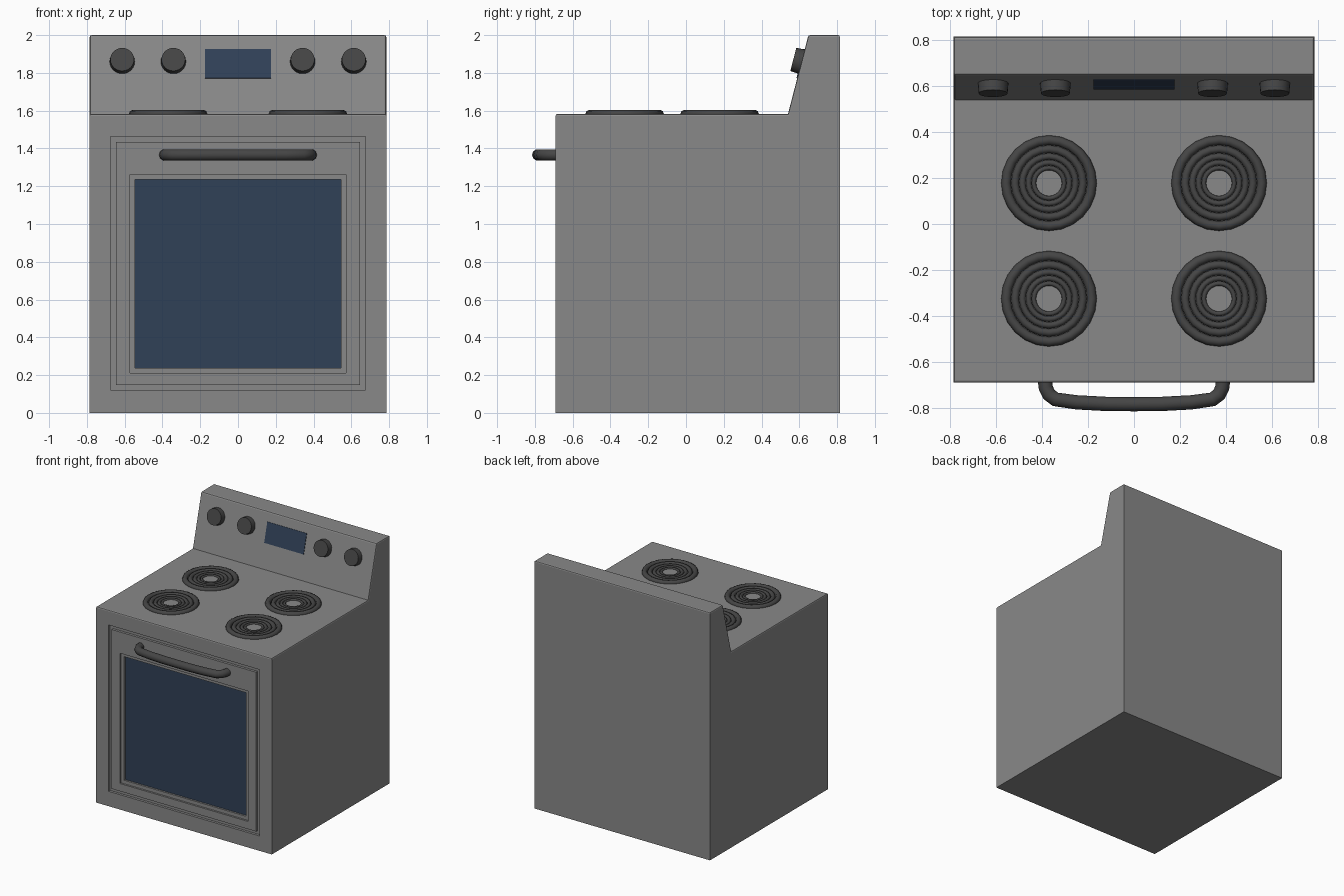
import bpy, bmesh, math
from mathutils import Vector, Matrix

if "Cube" in bpy.data.objects:
    bpy.data.objects.remove(bpy.data.objects["Cube"])


def mat(name, r, g, b):
    m = bpy.data.materials.new(name)
    m.diffuse_color = (r, g, b, 1)
    m.use_nodes = True
    m.node_tree.nodes["Principled BSDF"].inputs["Base Color"].default_value = m.diffuse_color
    return m


STEEL = mat("grey_enamel", 0.25, 0.25, 0.25)
DARK = mat("dark_metal", 0.06, 0.06, 0.06)
GLASS = mat("blue_glass", 0.03, 0.052, 0.095)


def finish(bm, name, *mats):
    bmesh.ops.recalc_face_normals(bm, faces=bm.faces)
    me = bpy.data.meshes.new(name)
    bm.to_mesh(me)
    bm.free()
    ob = bpy.data.objects.new(name, me)
    bpy.context.collection.objects.link(ob)
    for m in mats:
        me.materials.append(m)
    return ob


def smooth(ob, angle=40):
    bpy.ops.object.select_all(action='DESELECT')
    ob.select_set(True)
    bpy.context.view_layer.objects.active = ob
    bpy.ops.object.shade_smooth_by_angle(angle=math.radians(angle))


# Body: side profile across the width, with a stepped door front
W, FRONT = 0.785, -0.69
profile = [(FRONT, 0), (0.815, 0), (0.815, 2.0), (0.648, 2.0), (0.54, 1.583), (FRONT, 1.583)]
bm = bmesh.new()
L = [bm.verts.new((-W, y, z)) for y, z in profile]
R = [bm.verts.new((W, y, z)) for y, z in profile]
bm.faces.new(L)
bm.faces.new(R[::-1])
for i in range(5):
    bm.faces.new((L[i], L[i + 1], R[i + 1], R[i]))
# rings: half width, bottom, top, depth behind the front plane
rings = [(0.675, 0.12, 1.463, 0), (0.675, 0.12, 1.463, 0.02),
         (0.645, 0.148, 1.434, 0.02), (0.645, 0.148, 1.434, 0),
         (0.573, 0.21, 1.262, 0), (0.573, 0.21, 1.262, 0.015),
         (0.545, 0.238, 1.236, 0.015), (0.545, 0.238, 1.236, 0.03)]
prev = [L[0], R[0], R[5], L[5]]
for w, z0, z1, d in rings:
    ring = [bm.verts.new((x, FRONT + d, z)) for x, z in ((-w, z0), (w, z0), (w, z1), (-w, z1))]
    for i in range(4):
        j = (i + 1) % 4
        bm.faces.new((prev[i], prev[j], ring[j], ring[i]))
    prev = ring
bm.faces.new(prev).material_index = 1
# soften the rims of the cooktop and control panel
rim = []
for e in bm.edges:
    a, b = (v.co for v in e.verts)
    outer = abs(a.x) > 0.78 and abs(b.x) > 0.78
    crease = abs(a.y - 0.54) < 0.01 and abs(b.y - 0.54) < 0.01
    if outer and min(a.z, b.z) > 1.57 and not crease:
        rim.append(e)
bmesh.ops.recalc_face_normals(bm, faces=bm.faces)
bmesh.ops.bevel(bm, geom=rim, offset=0.01, segments=2, profile=0.5, affect='EDGES')
finish(bm, "oven_body", STEEL, GLASS)

# Control panel frame: local z points out of the sloping panel
low, high = Vector((0, 0.54, 1.583)), Vector((0, 0.648, 2.0))
up = (high - low).normalized()
out = Vector((1, 0, 0)).cross(up)


def on_panel(x, z):
    p = low.lerp(high, (z - low.z) / (high.z - low.z))
    m = Matrix((Vector((1, 0, 0)), up, out)).transposed().to_4x4()
    m.translation = (x, p.y, p.z)
    return m


# Knobs
for i, x in enumerate((-0.613, -0.342, 0.342, 0.613)):
    bm = bmesh.new()
    bmesh.ops.create_cone(bm, cap_ends=True, segments=24, radius1=0.067, radius2=0.063,
                          depth=0.05, matrix=on_panel(x, 1.86) @ Matrix.Translation((0, 0, 0.02)))
    smooth(finish(bm, f"knob_{i + 1}", DARK))

# Display
bm = bmesh.new()
bmesh.ops.create_cube(bm, size=1, matrix=on_panel(0, 1.849) @ Matrix.Diagonal((0.352, 0.16, 0.008, 1)))
finish(bm, "display", GLASS)


# Burner coils: concentric tubes
def add_ring(bm, cx, cy, cz, major, minor, n=24, k=8):
    vs = []
    for i in range(n):
        a = math.tau * i / n
        for j in range(k):
            b = math.tau * j / k
            r = major + minor * math.cos(b)
            vs.append(bm.verts.new((cx + r * math.cos(a), cy + r * math.sin(a), cz + minor * math.sin(b))))
    for i in range(n):
        for j in range(k):
            i2, j2 = (i + 1) % n, (j + 1) % k
            bm.faces.new((vs[i * k + j], vs[i2 * k + j], vs[i2 * k + j2], vs[i * k + j2]))


for sx, side in ((-1, "left"), (1, "right")):
    for cy, row in ((-0.325, "front"), (0.178, "rear")):
        bm = bmesh.new()
        for major, minor in ((0.187, 0.021), (0.148, 0.017), (0.116, 0.014), (0.089, 0.012), (0.066, 0.01)):
            add_ring(bm, sx * 0.37, cy, 1.583, major, minor)
        smooth(finish(bm, f"burner_{row}_{side}", DARK), 60)

# Door handle: bent tube
half = [(-0.388, -0.68), (-0.384, -0.712), (-0.37, -0.742), (-0.342, -0.763), (-0.25, -0.776), (-0.12, -0.783)]
path = half + [(0, -0.784)] + [(-x, y) for x, y in reversed(half)]
cu = bpy.data.curves.new("door_handle", 'CURVE')
cu.dimensions = '3D'
cu.bevel_depth = 0.031
cu.bevel_resolution = 3
cu.use_fill_caps = True
sp = cu.splines.new('POLY')
sp.points.add(len(path) - 1)
for p, (x, y) in zip(sp.points, path):
    p.co = (x, y, 1.366, 1)
cu.materials.append(DARK)
handle = bpy.data.objects.new("door_handle", cu)
bpy.context.collection.objects.link(handle)
bpy.ops.object.select_all(action='DESELECT')
handle.select_set(True)
bpy.context.view_layer.objects.active = handle
bpy.ops.object.convert(target='MESH')
smooth(bpy.context.object, 50)
